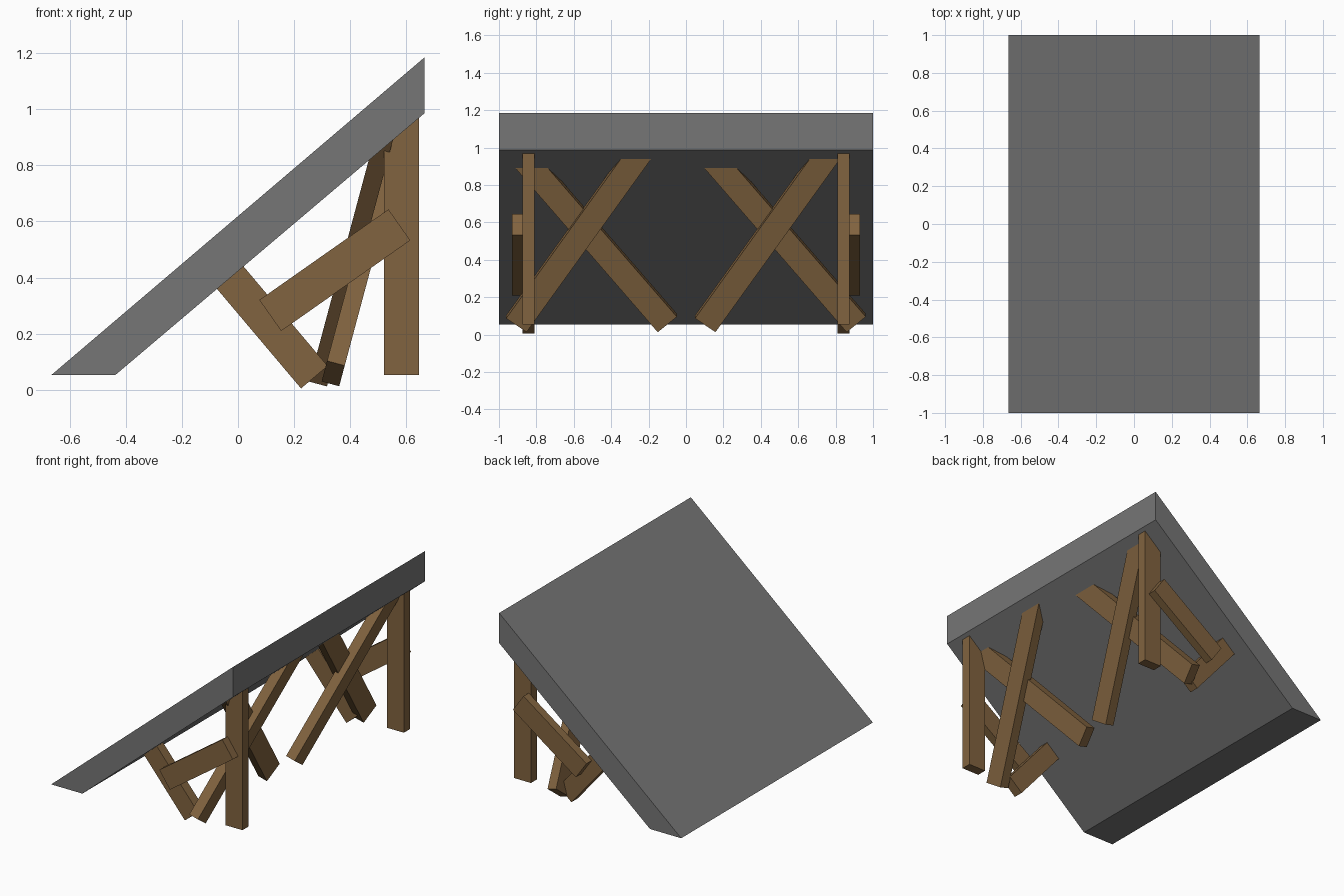
import bpy, bmesh
from mathutils import Vector

cube = bpy.data.objects.get("Cube")
if cube:
    bpy.data.objects.remove(cube)


def make_material(name, rgb):
    m = bpy.data.materials.new(name)
    m.use_nodes = True
    m.diffuse_color = (*rgb, 1)
    m.node_tree.nodes["Principled BSDF"].inputs["Base Color"].default_value = (*rgb, 1)
    return m


grey = make_material("slab grey", (0.18, 0.18, 0.18))
wood = make_material("timber brown", (0.22, 0.125, 0.05))


def extrude(name, points, offset, mat):
    """Solid made by sweeping a flat polygon along an offset."""
    bm = bmesh.new()
    face = bm.faces.new([bm.verts.new(p) for p in points])
    swept = bmesh.ops.extrude_face_region(bm, geom=[face])["geom"]
    verts = [g for g in swept if isinstance(g, bmesh.types.BMVert)]
    bmesh.ops.translate(bm, verts=verts, vec=offset)
    bmesh.ops.recalc_face_normals(bm, faces=bm.faces)
    mesh = bpy.data.meshes.new(name)
    bm.to_mesh(mesh)
    bm.free()
    mesh.materials.append(mat)
    ob = bpy.data.objects.new(name, mesh)
    bpy.context.scene.collection.objects.link(ob)
    return ob


def side_panel(name, profile, y0, y1, mat):
    """Side profile in x and z, extruded from y0 to y1."""
    return extrude(name, [(x, y0, z) for x, z in profile], (0, y1 - y0, 0), mat)


def beam(name, start, end, normal, width, thick):
    """Rectangular beam between two points, with its wide face along normal."""
    a, b, n = Vector(start), Vector(end), Vector(normal).normalized()
    n = (n - n.project(b - a)).normalized()
    w = n.cross(b - a).normalized() * width / 2
    h = n * thick / 2
    return extrude(name, [a - w - h, a + w - h, a + w + h, a - w + h], b - a, wood)


# Sloping slab
side_panel("ramp_slab", [(-0.665, 0.053), (-0.437, 0.053), (0.665, 0.986), (0.665, 1.185)],
           -1, 1, grey)

# Posts, slanted props and tie bars on both sides
for side, s in (("front", -1), ("back", 1)):
    side_panel(f"{side}_post", [(0.52, 0.053), (0.645, 0.053), (0.645, 1.0), (0.52, 1.0)],
               s * 0.81, s * 0.875, wood)
    beam(f"{side}_prop", (0.272, 0.045, 0)[:1] + (s * 0.8425, 0.045), (-0.07, s * 0.8425, 0.45),
         (0, 1, 0), 0.124, 0.065)
    beam(f"{side}_tie_bar", (0.115, s * 0.9025, 0.265), (0.575, s * 0.9025, 0.588),
         (0, 1, 0), 0.135, 0.055)

# Crossed braces, leaning towards the high end
LEAN = 0.268


def brace(name, base_x, y0, z0, y1, z1):
    beam(name, (base_x + LEAN * z0, y0, z0), (base_x + LEAN * z1, y1, z1),
         (1, 0, -LEAN), 0.133, 0.065)


for side, shift in (("front", 0), ("back", 1.01)):
    brace(f"{side}_outer_brace", 0.3235, -0.907 + shift, 0.058, -0.24 + shift, 0.985)
    brace(f"{side}_inner_brace", 0.28, -0.1 + shift, 0.062, -0.875 + shift, 0.955)
